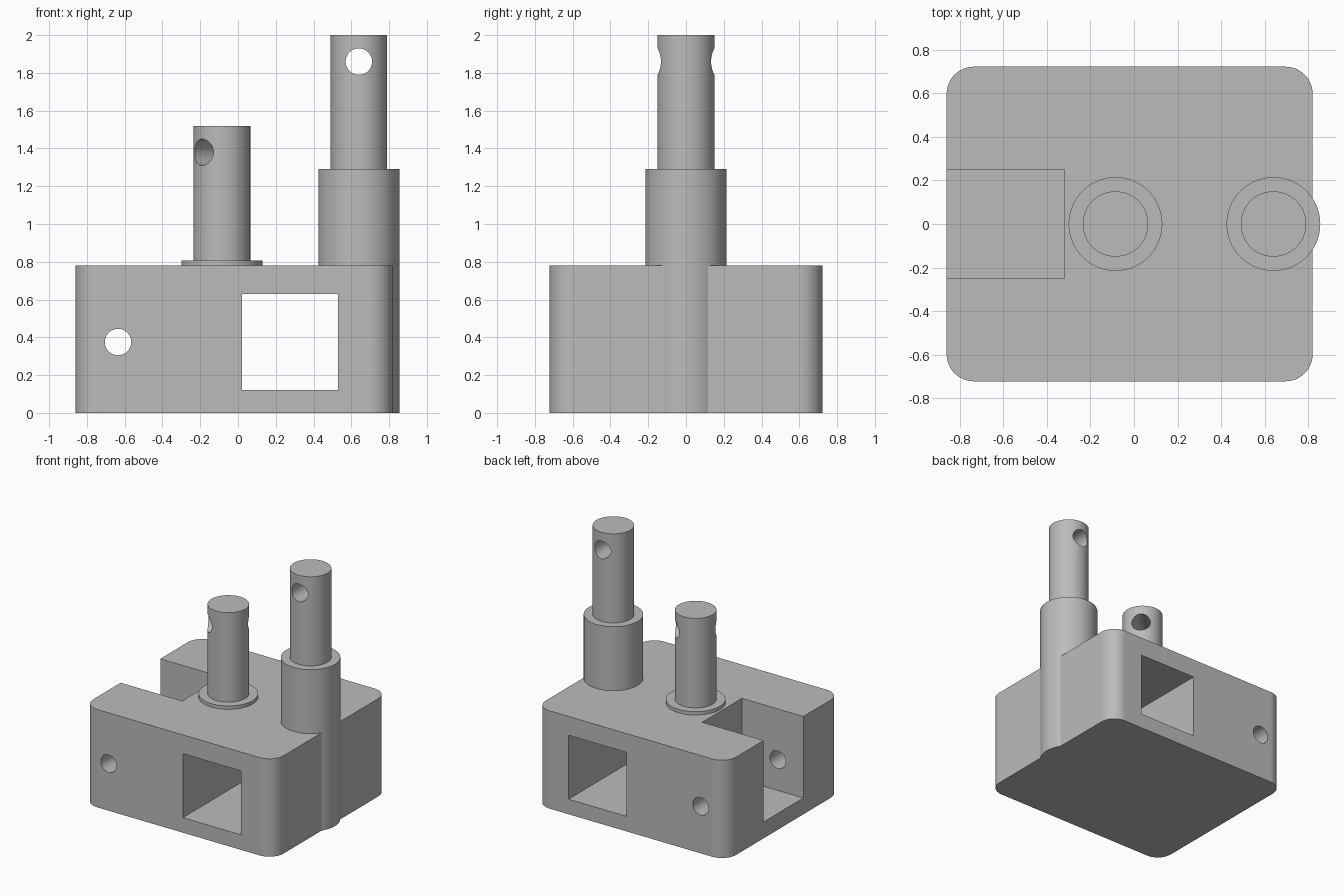
import bpy
from math import radians, pi
from mathutils import Matrix, Vector

cube = bpy.data.objects.get("Cube")
if cube:
    bpy.data.objects.remove(cube, do_unlink=True)

grey = bpy.data.materials.new("machined_grey")
grey.use_nodes = True
COLOUR = (0.5, 0.5, 0.5, 1)
grey.diffuse_color = COLOUR
grey.node_tree.nodes["Principled BSDF"].inputs["Base Color"].default_value = COLOUR


def box(name, lo, hi):
    bpy.ops.mesh.primitive_cube_add(size=1)
    ob = bpy.context.object
    ob.name = name
    lo, hi = Vector(lo), Vector(hi)
    ob.data.transform(Matrix.Translation((lo + hi) / 2) @ Matrix.Diagonal((*(hi - lo), 1)))
    return ob


def rod(name, radius, start, end, sides=96):
    """Cylinder running from one point to another."""
    start, end = Vector(start), Vector(end)
    axis = end - start
    bpy.ops.mesh.primitive_cylinder_add(vertices=sides, radius=radius, depth=axis.length)
    ob = bpy.context.object
    ob.name = name
    turn = axis.to_track_quat('Z', 'Y').to_matrix().to_4x4()
    ob.data.transform(Matrix.Translation((start + end) / 2) @ turn)
    return ob


def apply(ob, mod):
    bpy.context.view_layer.objects.active = ob
    bpy.ops.object.modifier_apply(modifier=mod.name)


def combine(ob, tool, operation):
    mod = ob.modifiers.new("combine", 'BOOLEAN')
    mod.operation, mod.solver, mod.object = operation, 'EXACT', tool
    apply(ob, mod)
    bpy.data.objects.remove(tool, do_unlink=True)


def finish(ob):
    ob.data.materials.clear()
    ob.data.materials.append(grey)
    bpy.ops.object.select_all(action='DESELECT')
    ob.select_set(True)
    bpy.context.view_layer.objects.active = ob
    bpy.ops.object.shade_smooth_by_angle(angle=radians(30))
    mod = ob.modifiers.new("even_shading", 'WEIGHTED_NORMAL')
    mod.keep_sharp = True


TOP = 0.78       # top of the block
TALL_X = 0.64    # axis of the tall post
SHORT_X = -0.085  # axis of the short post
HOLE = 0.07      # radius of every cross hole

# Block with rounded vertical corners
block = box("block", (-0.86, -0.722, 0), (0.82, 0.722, TOP))
weights = block.data.attributes.new("bevel_weight_edge", 'FLOAT', 'EDGE')
for edge in block.data.edges:
    a, b = (block.data.vertices[i].co for i in edge.vertices)
    weights.data[edge.index].value = float(abs(a.z - b.z) > 0.1)
round_off = block.modifiers.new("round_corners", 'BEVEL')
round_off.limit_method, round_off.width, round_off.segments = 'WEIGHT', 0.125, 12
apply(block, round_off)

# Boss bulging out of the side and rising above the block
combine(block, rod("boss", 0.215, (TALL_X, 0, 0), (TALL_X, 0, 1.29)), 'UNION')

# Side slot, square window and pin hole
combine(block, box("slot", (-1, -0.25, 0.13), (-0.318, 0.25, 1)), 'DIFFERENCE')
combine(block, box("window", (0.02, -1, 0.12), (0.53, 1, 0.63)), 'DIFFERENCE')
combine(block, rod("pin_hole", HOLE, (-0.635, -1, 0.375), (-0.635, 1, 0.375), 48), 'DIFFERENCE')
finish(block)

# Tall shaft with a cross hole from front to back
tall = rod("tall_shaft", 0.15, (TALL_X, 0, 1.29), (TALL_X, 0, 2))
combine(tall, rod("tall_hole", HOLE, (TALL_X, -1, 1.86), (TALL_X, 1, 1.86), 48), 'DIFFERENCE')
finish(tall)

# Short shaft on a thin flange, with a diagonal cross hole
finish(rod("short_flange", 0.215, (SHORT_X, 0, TOP), (SHORT_X, 0, 0.807)))
short = rod("short_shaft", 0.15, (SHORT_X, 0, 0.807), (SHORT_X, 0, 1.52))
diagonal = Matrix.Rotation(-pi / 4, 3, 'Z') @ Vector((0, 1, 0))
diagonal.x = abs(diagonal.x)
centre = Vector((SHORT_X, 0, 1.38))
combine(short, rod("short_hole", HOLE, centre - diagonal, centre + diagonal, 48), 'DIFFERENCE')
finish(short)
